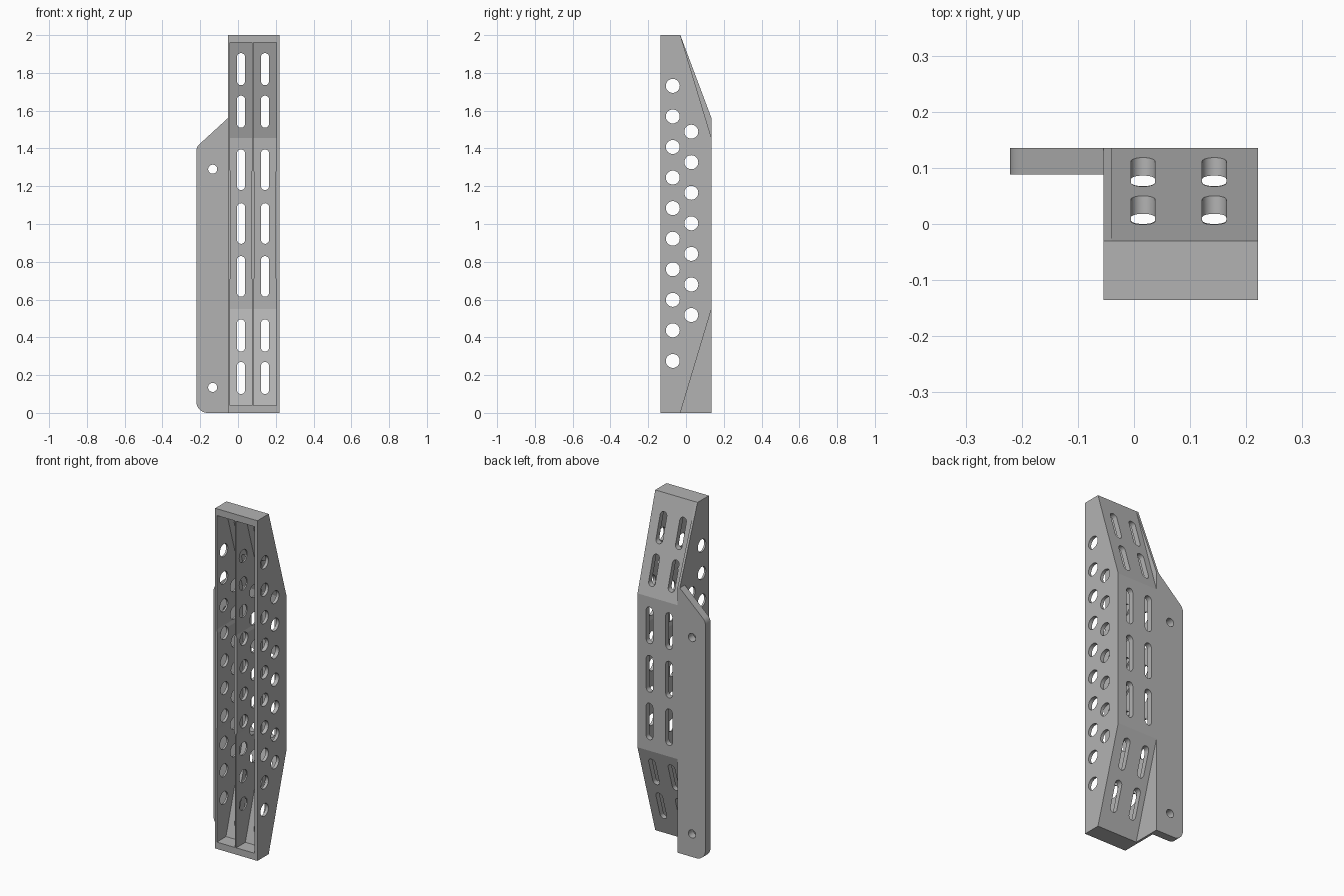
import bpy, bmesh, math

if "Cube" in bpy.data.objects:
    bpy.data.objects.remove(bpy.data.objects["Cube"])

LEFT, RIGHT = -0.054, 0.221          # outer x of the channel body
FRONT, BACK = -0.135, 0.135          # outer y
T = 0.032                            # back panel thickness along y
BEND_LO, BEND_HI = 0.55, 1.455       # where the back panel starts to slope


def back_y(z):
    """Outer y of the sloping back panel at height z."""
    if z < BEND_LO:
        return -0.03 + 0.165 * z / BEND_LO
    if z > BEND_HI:
        return -0.03 + 0.165 * (2 - z) / (2 - BEND_HI)
    return BACK


def add_prism(bm, pts, axis, a, b):
    """Extrude a 2D outline along x (outline in y,z) or y (outline in x,z)."""
    def place(p, d):
        return (d, p[0], p[1]) if axis == 'x' else (p[0], d, p[1])
    lo = [bm.verts.new(place(p, a)) for p in pts]
    hi = [bm.verts.new(place(p, b)) for p in pts]
    bm.faces.new(lo)
    bm.faces.new(hi)
    for i in range(len(pts)):
        j = (i + 1) % len(pts)
        bm.faces.new((lo[i], lo[j], hi[j], hi[i]))


def add_loft(bm, rings):
    """Skin a stack of rings, closing both ends."""
    rows = [[bm.verts.new(p) for p in r] for r in rings]
    for r, s in zip(rows, rows[1:]):
        for i in range(len(r)):
            j = (i + 1) % len(r)
            bm.faces.new((r[i], r[j], s[j], s[i]))
    bm.faces.new(rows[0])
    bm.faces.new(rows[-1])


def arc(cx, cz, r, a0, a1, n):
    return [(cx + r * math.cos(math.radians(a0 + (a1 - a0) * i / n)),
             cz + r * math.sin(math.radians(a0 + (a1 - a0) * i / n))) for i in range(n + 1)]


def circle(cx, cz, r, n=32):
    return arc(cx, cz, r, 0, 360, n)[:-1]


def finish(bm, name):
    bmesh.ops.recalc_face_normals(bm, faces=bm.faces[:])
    me = bpy.data.meshes.new(name)
    bm.to_mesh(me)
    bm.free()
    ob = bpy.data.objects.new(name, me)
    bpy.context.collection.objects.link(ob)
    return ob


# channel body
bm = bmesh.new()
add_prism(bm, [(FRONT, 0), (-0.03, 0), (BACK, BEND_LO), (BACK, BEND_HI), (-0.03, 2), (FRONT, 2)],
          'x', LEFT, RIGHT)
bracket = finish(bm, "mounting_bracket")

# left side wall, which stands proud of the sloping back
bm = bmesh.new()
add_prism(bm, [(FRONT, 0), (BACK, 0), (BACK, 1.56), (-0.03, 2), (FRONT, 2)], 'x', LEFT, -0.04)
left_wall = finish(bm, "left_wall")

# mounting flange with rounded outer corners
bm = bmesh.new()
outline = [(-0.045, 0), (-0.045, 1.56), (LEFT, 1.56)]
outline += arc(-0.171, 1.385, 0.05, 133, 180, 5)
outline += arc(-0.161, 0.06, 0.06, 180, 270, 8)
add_prism(bm, outline, 'y', 0.088, BACK)
flange = finish(bm, "flange")

# two front pockets; the walls are thicker around the middle height
bm = bmesh.new()
for x0, x1 in ((-0.043, 0.075), (0.083, 0.203)):
    rings = []
    for z, pad in ((0.04, 0), (BEND_LO, 0), (0.70, 0), (0.72, 0.005),
                   (1.27, 0.005), (1.29, 0), (BEND_HI, 0), (1.96, 0)):
        yi = back_y(z) - T
        rings.append([(x0 + pad, -0.2, z), (x1 - pad, -0.2, z),
                      (x1 - pad, yi, z), (x0 + pad, yi, z)])
    add_loft(bm, rings)
pockets = finish(bm, "pocket_cutter")

# round holes through every side wall, in two staggered rows
bm = bmesh.new()
for i in range(10):
    add_prism(bm, circle(-0.07, 0.275 + 0.1618 * i, 0.037), 'x', -0.3, 0.4)
for i in range(7):
    add_prism(bm, circle(0.028, 0.518 + 0.1618 * i, 0.037), 'x', -0.3, 0.4)
holes = finish(bm, "side_hole_cutter")

# slots in the back panel and the two flange screw holes
bm = bmesh.new()
r = 0.0215
for x in (0.016, 0.143):
    for z0, z1 in ((0.10, 0.27), (0.325, 0.495), (0.615, 0.83), (0.895, 1.11),
                   (1.18, 1.395), (1.51, 1.68), (1.735, 1.905)):
        add_prism(bm, arc(x, z1 - r, r, 0, 180, 14) + arc(x, z0 + r, r, 180, 360, 14),
                  'y', -0.3, 0.3)
for z in (0.135, 1.29):
    add_prism(bm, circle(-0.134, z, 0.024), 'y', 0, 0.3)
slots = finish(bm, "slot_cutter")

# combine
helpers = [(left_wall, 'UNION'), (flange, 'UNION'), (pockets, 'DIFFERENCE'),
           (holes, 'DIFFERENCE'), (slots, 'DIFFERENCE')]
for ob, op in helpers:
    ob.hide_render = True
    mod = bracket.modifiers.new(ob.name, 'BOOLEAN')
    mod.operation, mod.object, mod.solver = op, ob, 'EXACT'
bpy.context.view_layer.update()
deps = bpy.context.evaluated_depsgraph_get()
mesh = bpy.data.meshes.new_from_object(bracket.evaluated_get(deps))
bracket.modifiers.clear()
bracket.data = mesh
for ob, _ in helpers:
    bpy.data.objects.remove(ob)

# single grey finish
grey = bpy.data.materials.new("plain_grey")
grey.diffuse_color = (0.45, 0.45, 0.45, 1)
grey.use_nodes = True
grey.node_tree.nodes["Principled BSDF"].inputs["Base Color"].default_value = grey.diffuse_color
mesh.materials.clear()
mesh.materials.append(grey)
for p in mesh.polygons:
    p.material_index = 0

bpy.context.view_layer.objects.active = bracket
bracket.select_set(True)
bpy.ops.object.shade_smooth_by_angle(angle=math.radians(14))
